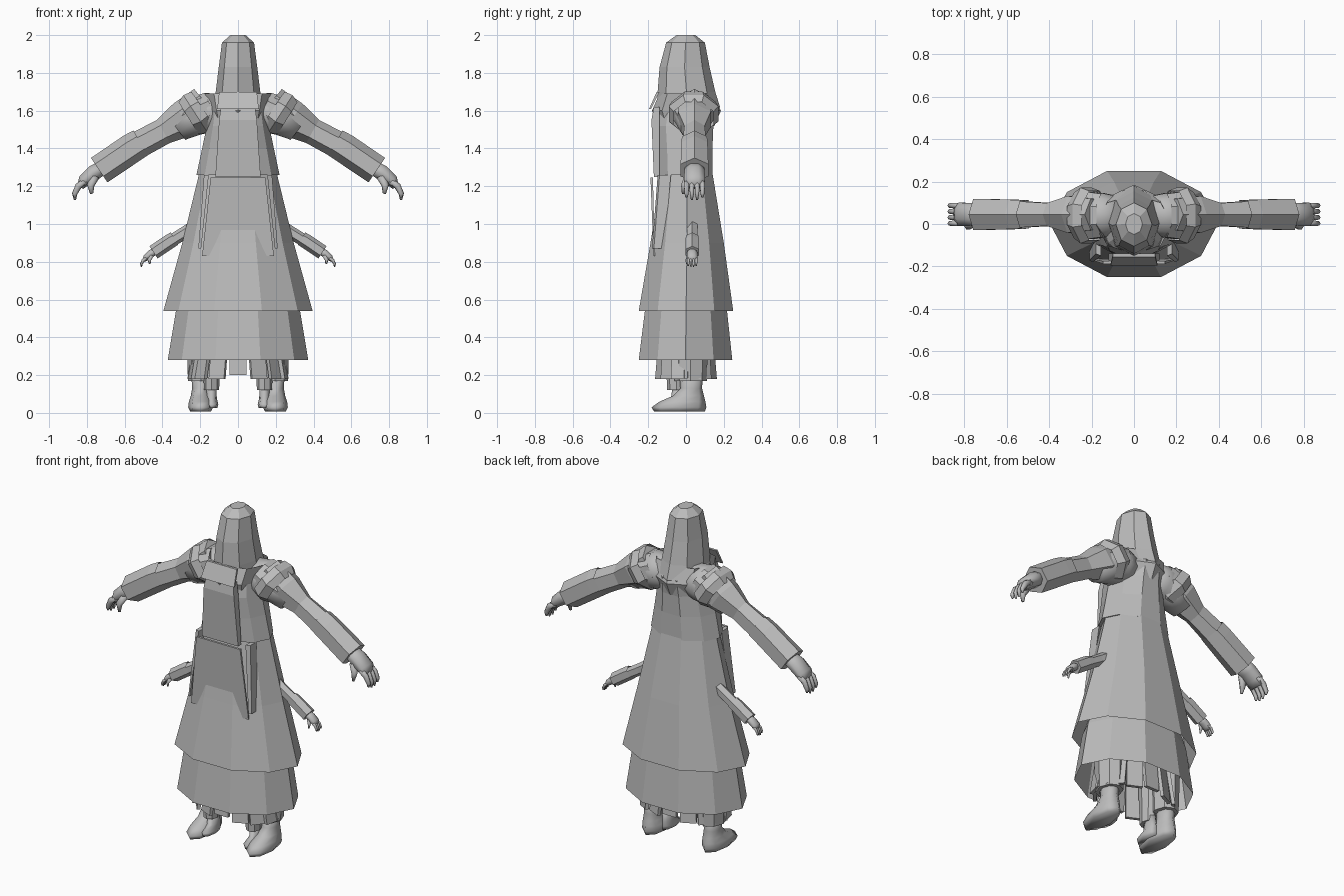
import bpy, bmesh, math
from mathutils import Vector

cloth = bpy.data.materials.new("plain_grey")
cloth.diffuse_color = (0.5, 0.5, 0.5, 1)

TEN = [(.32, -1), (.8, -.6), (1, 0), (.8, .6), (.32, 1),
       (-.32, 1), (-.8, .6), (-1, 0), (-.8, -.6), (-.32, -1)]
OCT = [(math.sin(a * math.pi / 4), -math.cos(a * math.pi / 4)) for a in range(8)]


def loft(name, rings, caps=(True, True), smooth=False):
    """Skin a list of equal-length point rings."""
    bm = bmesh.new()
    rows = [[bm.verts.new(p) for p in r] for r in rings]
    n = len(rows[0])
    for a, b in zip(rows, rows[1:]):
        for i in range(n):
            bm.faces.new((a[i], a[(i + 1) % n], b[(i + 1) % n], b[i]))
    if caps[0]:
        bm.faces.new(rows[0][::-1])
    if caps[1]:
        bm.faces.new(rows[-1])
    bmesh.ops.recalc_face_normals(bm, faces=bm.faces)
    me = bpy.data.meshes.new(name)
    bm.to_mesh(me)
    bm.free()
    me.materials.append(cloth)
    ob = bpy.data.objects.new(name, me)
    bpy.context.collection.objects.link(ob)
    for p in me.polygons:
        p.use_smooth = smooth
    return ob


def garment(name, shape, secs, caps=(False, False), smooth=False, cx=0):
    """Upright body of sections (z, half width, front y, back y)."""
    return loft(name, [[(cx + x * hx, (y0 + y1) / 2 + y * (y1 - y0) / 2, z) for x, y in shape]
                       for z, hx, y0, y1 in secs], caps, smooth)


def tube(name, secs, n=6, caps=(True, True), smooth=False, turn=0.5):
    """Limb of sections (x, y, z, radius in the xz plane, radius in y)."""
    pts = [Vector(s[:3]) for s in secs]
    rings = []
    for i, s in enumerate(secs):
        d = pts[min(i + 1, len(pts) - 1)] - pts[max(i - 1, 0)]
        d.y = 0
        d.normalize()
        up = Vector((-d.z, 0, d.x))
        rings.append([pts[i] + up * s[3] * math.sin((k + turn) * math.tau / n)
                      + Vector((0, s[4] * math.cos((k + turn) * math.tau / n), 0)) for k in range(n)])
    return loft(name, rings, caps, smooth)


# Hood with faceted crown and flared back
garment("hood", OCT, [(1.57, .12, -.15, .16), (1.62, .125, -.155, .18), (1.70, .118, -.15, .155),
                      (1.83, .102, -.14, .125), (1.96, .085, -.105, .10), (2.0, .04, -.05, .05)], (False, True))
# Torso, waist and neck mantle
garment("torso", TEN, [(1.26, .22, -.155, .14), (1.40, .19, -.16, .14), (1.52, .165, -.17, .145),
                       (1.62, .15, -.15, .16), (1.68, .10, -.10, .10)], (True, True))
garment("mantle", OCT, [(1.52, .14, -.15, .15), (1.60, .16, -.18, .185), (1.69, .18, -.14, .14)])
loft("bib_collar", [[(-.11, -.195, 1.61), (.11, -.195, 1.61), (.11, -.185, 1.61), (-.11, -.185, 1.61)],
                    [(-.10, -.155, 1.70), (.10, -.155, 1.70), (.10, -.14, 1.70), (-.10, -.14, 1.70)]])
loft("chest_panel", [[(-.12, -.17, 1.25), (.12, -.17, 1.25), (.12, -.14, 1.25), (-.12, -.14, 1.25)],
                     [(-.10, -.183, 1.55), (.10, -.183, 1.55), (.10, -.14, 1.55), (-.10, -.14, 1.55)],
                     [(-.09, -.17, 1.62), (.09, -.17, 1.62), (.09, -.14, 1.62), (-.09, -.14, 1.62)]])
# Layered robe skirts, open underneath
garment("outer_skirt", TEN, [(.54, .395, -.25, .25), (.90, .295, -.188, .20), (1.27, .205, -.13, .14)], (False, True))
garment("lower_skirt", TEN, [(.28, .372, -.25, .245), (.56, .325, -.215, .215), (.80, .24, -.15, .15)], (False, True))
# Apron sinking into the skirt
loft("apron", [[(-.19, -.172, .83), (.19, -.172, .83), (.19, -.165, .83), (-.19, -.165, .83)],
               [(-.145, -.188, 1.245), (.145, -.188, 1.245), (.145, -.175, 1.245), (-.145, -.175, 1.245)]])
# Pleated underskirt made of narrow tapering strips
for i in range(14):
    a = (i + .5) * math.tau / 14
    c, s = math.cos(a), math.sin(a)
    w = .045
    low = .18 if abs(c) > .35 else .2
    loft("underskirt_pleat", [[(c * r[0] - s * k * w, s * r[1] + c * k * w, z) for r, k in
                               (((hx, hy), -1), ((hx, hy), 1), ((hx - .02, hy - .02), 1), ((hx - .02, hy - .02), -1))]
                              for z, hx, hy in ((low, .265, .16), (.5, .21, .13))])

for s, side in ((-1, "left"), (1, "right")):
    def arm(k, ox, oy, oz, tag, sleeve):
        """Sleeve, cuff and hand, scaled by k about the wrist."""
        def at(secs):
            return [(s * (ox + x * k), oy + y * k, oz + z * k, r * k, q * k) for x, z, y, r, q in secs]
        tube(side + tag + "_sleeve", at(sleeve), 6, (True, False))
        tube(side + tag + "_cuff", at([(-.22, .145, 0, .076, .077), (-.17, .115, 0, .079, .08),
                                       (0, 0, 0, .078, .085)]), 6, (False, True))
        tube(side + tag + "_palm", at([(-.03, .02, 0, .04, .05), (.03, -.015, 0, .045, .058),
                                       (.08, -.055, 0, .036, .06), (.1, -.09, 0, .02, .05)]), 8, smooth=True)
        for f in range(4):
            y = -.042 + f * .028
            e = .012 * (f in (1, 2))
            tube(side + tag + "_finger", at([(.07, -.055, y, .018, .015), (.11, -.085, y, .018, .015),
                                             (.13, -.125, y, .014, .012), (.128, -.145 - e, y, .006, .006)]),
                 6, smooth=True)
        tube(side + tag + "_thumb", at([(.02, -.03, -.035, .024, .02), (.045, -.08, -.055, .02, .018),
                                        (.04, -.125, -.06, .008, .008)]), 6, smooth=True)

    # Large arms
    arm(1, .735, .045, 1.285, "_arm", [(-.56, .36, 0, .09, .085), (-.45, .27, 0, .10, .10),
                                       (-.34, .205, 0, .07, .062), (-.20, .13, 0, .072, .072), (-.1, .065, 0, .07, .075)])
    tube(side + "_shoulder", [(s * .06, .04, 1.60, .09, .09), (s * .15, .04, 1.59, .11, .11),
                              (s * .24, .04, 1.56, .10, .10), (s * .32, .04, 1.50, .07, .07)], 12, smooth=True)
    # Two stacked open shoulder guards
    tube(side + "_shoulder_guard", [(s * .185, .04, 1.61, .118, .125), (s * .225, .04, 1.583, .128, .142),
                                    (s * .262, .04, 1.56, .108, .115)], 8, (False, False))
    tube(side + "_shoulder_guard_inner", [(s * .14, .04, 1.62, .09, .11), (s * .20, .04, 1.59, .10, .12),
                                          (s * .28, .04, 1.545, .085, .09)], 8, (False, False))
    # Small lower arms
    arm(.5, .447, .033, .85, "_small_arm", [(-.66, .42, 0, .075, .075), (-.34, .215, 0, .066, .062),
                                            (-.1, .065, 0, .066, .068)])
    # Side sashes at the waist
    loft(side + "_sash", [[(s * .195, -.125, .87), (s * .21, -.115, .87), (s * .21, -.17, .87), (s * .195, -.18, .87)],
                          [(s * .155, -.09, 1.26), (s * .18, -.08, 1.26), (s * .18, -.14, 1.26), (s * .155, -.15, 1.26)]])
    # Trouser legs, boots and smaller inner feet
    garment(side + "_trouser", OCT, [(.17, .07, -.06, .11), (.5, .08, -.07, .12)], (True, True), cx=s * .195)
    garment(side + "_inner_trouser", OCT, [(.12, .04, -.10, .0), (.4, .05, -.11, .02)], (True, True), cx=s * .14)
    garment(side + "_foot", OCT, [(.008, .055, -.17, .10), (.03, .066, -.182, .108), (.06, .062, -.14, .103),
                                  (.09, .052, -.07, .095), (.13, .045, -.03, .085), (.22, .05, -.035, .09)],
            (True, True), True, cx=s * .198)
    garment(side + "_inner_foot", OCT, [(.025, .03, -.13, .02), (.045, .036, -.135, .022), (.075, .028, -.08, .02),
                                        (.15, .025, -.07, .01)], (True, True), True, cx=s * .14)
